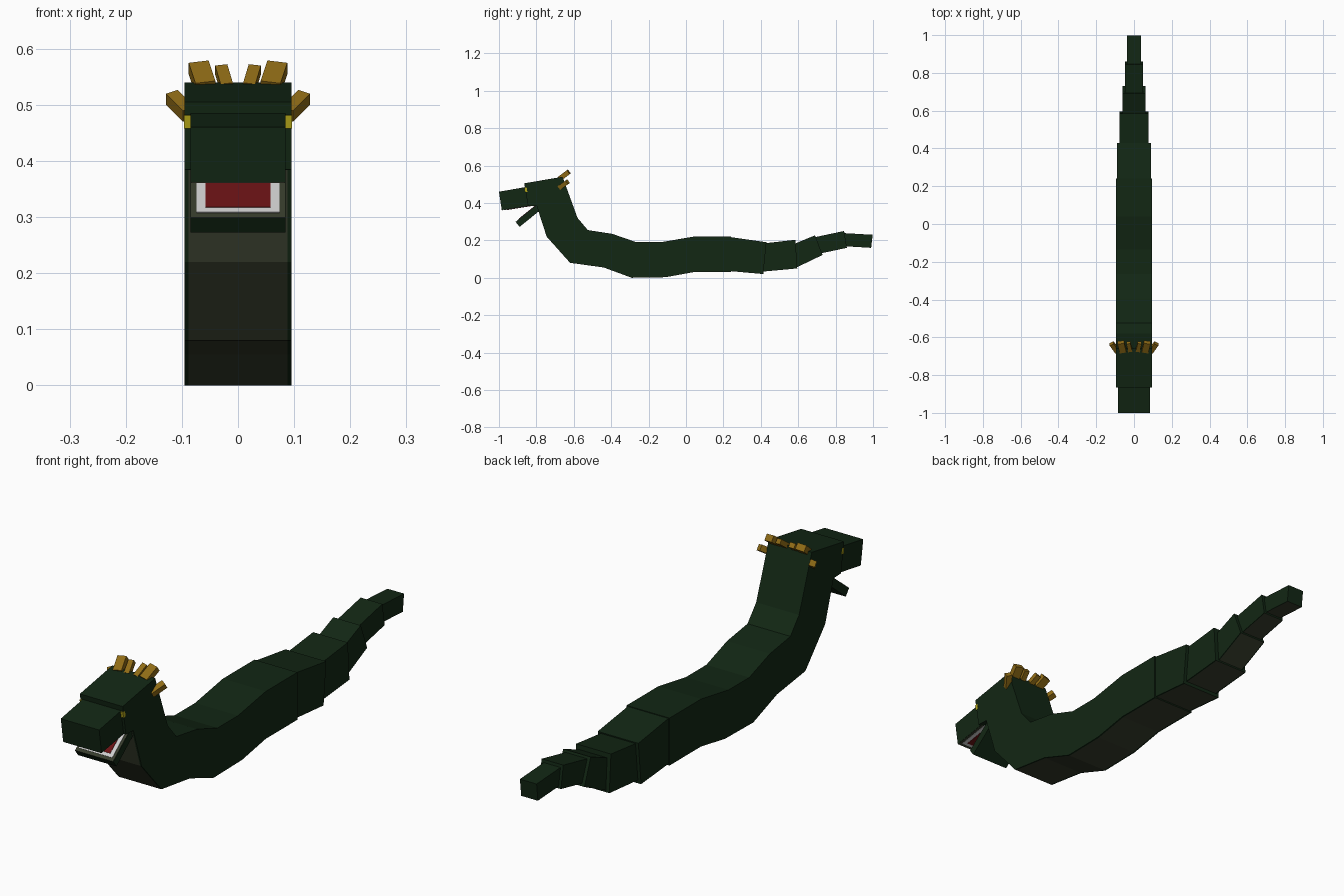
import bpy, bmesh
from mathutils import Vector, Matrix

cube = bpy.data.objects.get("Cube")
if cube:
    bpy.data.objects.remove(cube, do_unlink=True)


def material(name, r, g, b):
    m = bpy.data.materials.new(name)
    m.use_nodes = True
    m.diffuse_color = (r, g, b, 1)
    node = m.node_tree.nodes["Principled BSDF"]
    node.inputs["Base Color"].default_value = (r, g, b, 1)
    node.inputs["Roughness"].default_value = 0.9
    return m


GREEN = material("dark_green", 0.006, 0.02, 0.007)
BELLY = material("olive_belly", 0.038, 0.046, 0.026)
GOLD = material("horn_gold", 0.28, 0.15, 0.008)
YELLOW = material("eye_yellow", 0.45, 0.38, 0.01)
RED = material("mouth_red", 0.14, 0.006, 0.007)
WHITE = material("tooth_white", 0.62, 0.62, 0.62)


def finish(name, bm, mats):
    bmesh.ops.recalc_face_normals(bm, faces=bm.faces)
    mesh = bpy.data.meshes.new(name)
    bm.to_mesh(mesh)
    bm.free()
    for m in mats:
        mesh.materials.append(m)
    ob = bpy.data.objects.new(name, mesh)
    bpy.context.collection.objects.link(ob)
    return ob


def loft(name, ribs, half, mat=GREEN, belly=None, x=0):
    """Square tube through (top, bottom) pairs of (y, z), with a belly strip."""
    bm = bmesh.new()
    inner = half * 0.93
    rings = []
    for (ty, tz), (by, bz) in ribs:
        ring = [(-half, ty, tz), (half, ty, tz), (half, by, bz),
                (inner, by, bz), (-inner, by, bz), (-half, by, bz)]
        rings.append([bm.verts.new((x + px, y, z)) for px, y, z in ring])
    for a, b in zip(rings, rings[1:]):
        for i in range(6):
            j = (i + 1) % 6
            face = bm.faces.new((a[i], a[j], b[j], b[i]))
            face.material_index = 1 if belly and i == 3 else 0
    bm.faces.new(rings[0])
    bm.faces.new(rings[-1])
    return finish(name, bm, [mat, belly] if belly else [mat])


# Neck and body
loft("body", [
    ((-0.66, 0.54), (-0.80, 0.39)),
    ((-0.58, 0.32), (-0.745, 0.22)),
    ((-0.525, 0.255), (-0.62, 0.08)),
    ((-0.395, 0.235), (-0.44, 0.055)),
    ((-0.265, 0.19), (-0.29, 0.0)),
    ((-0.135, 0.19), (-0.11, 0.003)),
    ((0.04, 0.22), (0.04, 0.03)),
    ((0.24, 0.22), (0.24, 0.03)),
], 0.095, belly=BELLY)

# Tail segments, each narrower than the last
tail = [
    (0.09, ((0.22, 0.22), (0.22, 0.037)), ((0.43, 0.19), (0.413, 0.02))),
    (0.077, ((0.40, 0.182), (0.41, 0.033)), ((0.585, 0.203), (0.595, 0.05))),
    (0.061, ((0.54, 0.165), (0.58, 0.05)), ((0.69, 0.227), (0.73, 0.122))),
    (0.048, ((0.67, 0.213), (0.695, 0.125)), ((0.845, 0.25), (0.86, 0.16))),
    (0.037, ((0.82, 0.24), (0.825, 0.17)), ((0.998, 0.23), (0.99, 0.16))),
]
for n, (half, start, end) in enumerate(tail, 1):
    loft(f"tail_segment_{n}", [start, end], half, belly=BELLY)

# Head, snout and hinged lower jaw
loft("head", [((-0.865, 0.505), (-0.845, 0.385)), ((-0.66, 0.54), (-0.70, 0.38))], 0.095)
loft("snout", [((-1.0, 0.46), (-0.985, 0.362)), ((-0.84, 0.488), (-0.815, 0.39))], 0.085)
loft("lower_jaw", [((-0.91, 0.298), (-0.89, 0.272)), ((-0.77, 0.41), (-0.75, 0.385))], 0.085)


# Mouth lining: rim, teeth and tongue as stacked thin plates
def mouth(name, a, b, normal):
    a, b, normal = Vector(a), Vector(b), Vector(normal).normalized()
    layers = [("rim", BELLY, 0.084, 0.0), ("teeth", WHITE, 0.074, 0.08),
              ("lining", RED, 0.058, 0.16)]
    for level, (part, mat, half, start) in enumerate(layers, 1):
        lift = normal * 0.0015 * level
        s = a.lerp(b, start)
        loft(f"{name}_{part}", [(s + lift, s), (b + lift, b)], half, mat)


mouth("lower_mouth", (-0.91, 0.298), (-0.78, 0.402), (-0.63, 0.775))
mouth("upper_mouth", (-0.984, 0.362), (-0.82, 0.389), (0.17, -0.98))


# Horn: box leaning along a direction from its root
def horn(name, root, direction, width, thick, length):
    d = Vector(direction).normalized()
    side = Vector((1, 0, 0))
    side = (side - d * side.dot(d)).normalized()
    up = d.cross(side)
    rot = Matrix((side, d, up)).transposed().to_4x4()
    bm = bmesh.new()
    bmesh.ops.create_cube(bm, size=1, matrix=Matrix.Translation(Vector(root) + d * length / 2)
                          @ rot @ Matrix.Diagonal((width, length, thick, 1)))
    finish(name, bm, [GOLD])


# Eyes and horns on both sides
for label, s in (("left", 1), ("right", -1)):
    loft(f"{label}_eye", [((-0.865, 0.481), (-0.861, 0.458)),
                          ((-0.852, 0.483), (-0.848, 0.46))], 0.0065, YELLOW, x=s * 0.0895)
    horn(f"{label}_outer_horn", (s * 0.058, -0.675, 0.53), (s * 0.2, 0.8, 0.6), 0.036, 0.026, 0.062)
    horn(f"{label}_inner_horn", (s * 0.02, -0.672, 0.53), (s * 0.18, 0.8, 0.6), 0.022, 0.02, 0.056)
    horn(f"{label}_side_horn", (s * 0.088, -0.675, 0.483), (s * 0.5, 0.7, 0.5), 0.024, 0.024, 0.06)
